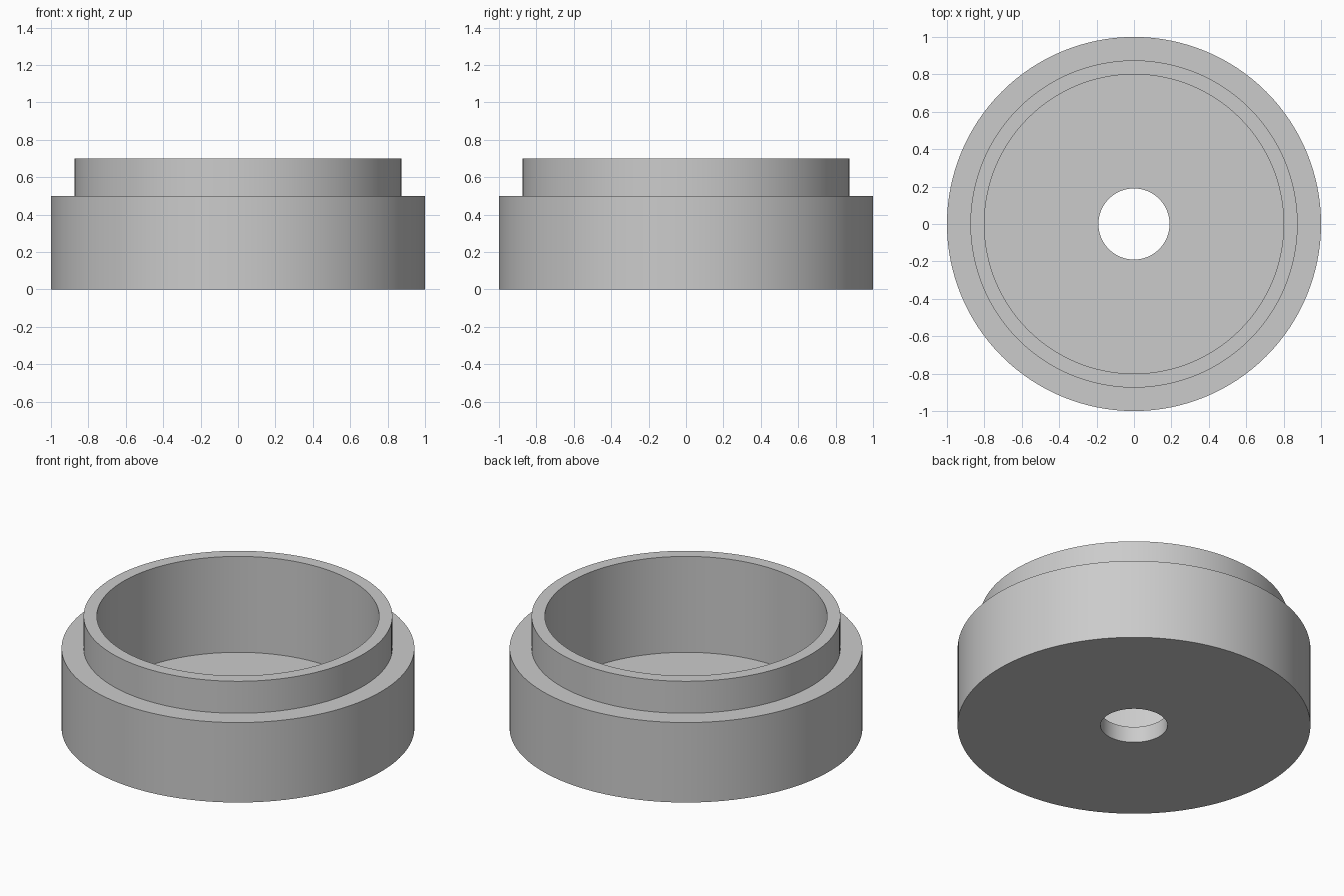
import bpy
import bmesh
from math import cos, sin, tau, radians

SEGMENTS = 128

# Remove the default cube
cube = bpy.data.objects.get("Cube")
if cube:
    bpy.data.objects.remove(cube, do_unlink=True)

# Single plain grey
grey = bpy.data.materials.new("plain_grey")
grey.use_nodes = True
colour = (0.6, 0.6, 0.6, 1.0)
grey.diffuse_color = colour
grey.node_tree.nodes["Principled BSDF"].inputs["Base Color"].default_value = colour


def turned_ring(name, profile, material):
    """Revolve a closed (radius, height) profile around the z axis."""
    bm = bmesh.new()
    loops = []
    for radius, height in profile:
        loops.append([bm.verts.new((radius * cos(tau * i / SEGMENTS),
                                    radius * sin(tau * i / SEGMENTS), height))
                      for i in range(SEGMENTS)])
    for k, low in enumerate(loops):
        high = loops[(k + 1) % len(loops)]
        for i in range(SEGMENTS):
            j = (i + 1) % SEGMENTS
            bm.faces.new((low[i], low[j], high[j], high[i]))
    bmesh.ops.recalc_face_normals(bm, faces=bm.faces)
    mesh = bpy.data.meshes.new(name)
    bm.to_mesh(mesh)
    bm.free()
    mesh.materials.append(material)
    obj = bpy.data.objects.new(name, mesh)
    bpy.context.collection.objects.link(obj)
    return obj


# Stepped cup: outer wall, ledge, raised rim, cavity, floor with centre hole
profile = [
    (0.19, 0.0), (1.0, 0.0),
    (1.0, 0.5), (0.875, 0.5),
    (0.875, 0.7), (0.8, 0.7),
    (0.8, 0.1), (0.19, 0.1),
]
cup = turned_ring("stepped_cup", profile, grey)

# Smooth walls with crisp rims
bpy.ops.object.select_all(action='DESELECT')
cup.select_set(True)
bpy.context.view_layer.objects.active = cup
bpy.ops.object.shade_smooth_by_angle(angle=radians(30))
